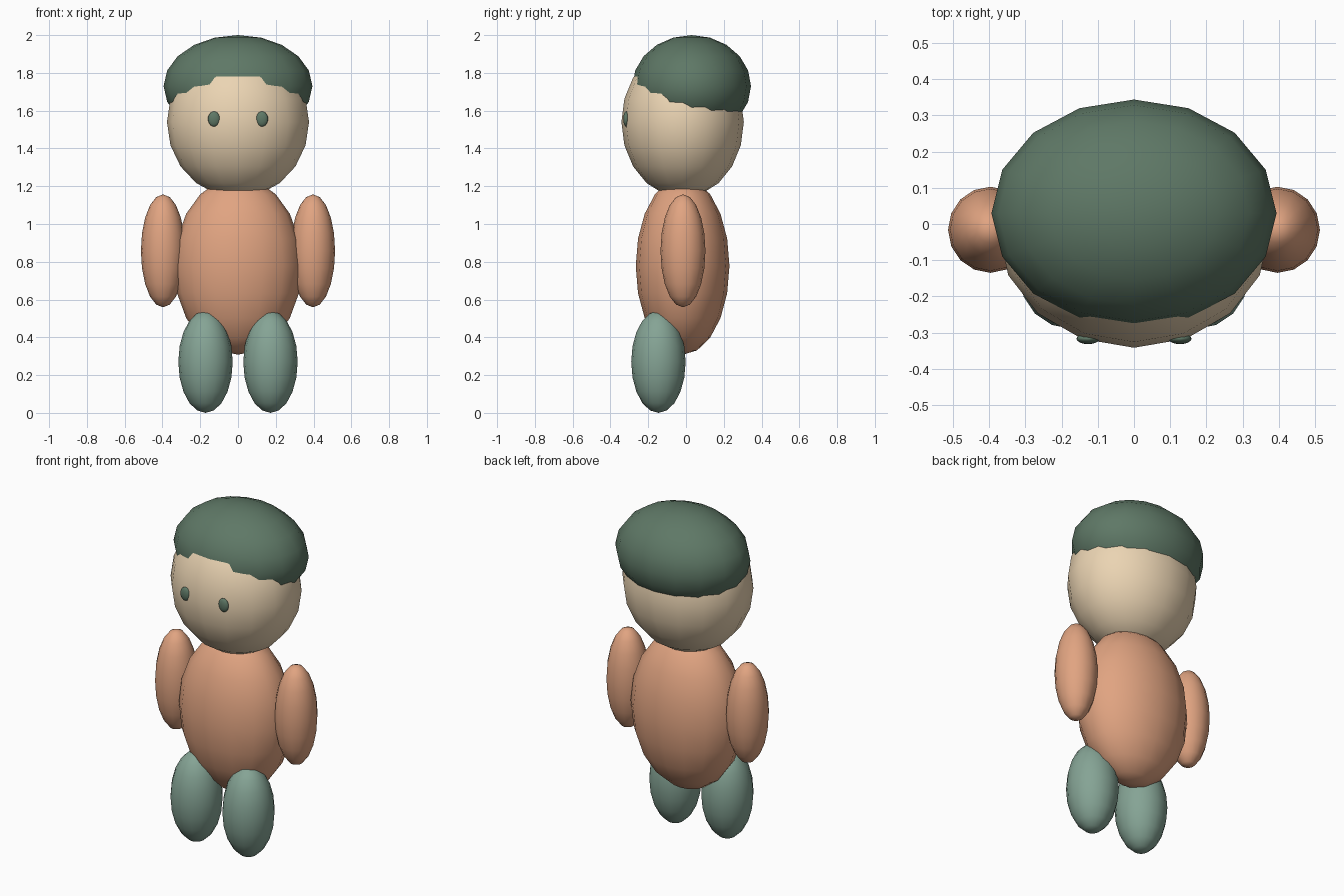
import bpy

if "Cube" in bpy.data.objects:
    bpy.data.objects.remove(bpy.data.objects["Cube"])


def material(name, rgb):
    mat = bpy.data.materials.new(name)
    mat.diffuse_color = (*rgb, 1)
    mat.use_nodes = True
    mat.node_tree.nodes["Principled BSDF"].inputs["Base Color"].default_value = mat.diffuse_color
    return mat


SKIN = material("skin", (0.83, 0.66, 0.45))
GREEN = material("dark_green", (0.113, 0.188, 0.133))
ORANGE = material("orange", (0.75, 0.37, 0.22))
TEAL = material("teal", (0.235, 0.37, 0.30))


def ellipsoid(name, centre, radii, mat):
    bpy.ops.mesh.primitive_uv_sphere_add(segments=16, ring_count=10, radius=1, location=centre)
    obj = bpy.context.object
    obj.name = name
    obj.scale = radii
    bpy.ops.object.transform_apply(location=False, rotation=False, scale=True)
    bpy.ops.object.shade_smooth()
    obj.data.materials.append(mat)
    return obj


# Body, head and the hair cap that sinks into the head
ellipsoid("torso", (0, -0.018, 0.778), (0.339, 0.248, 0.47), ORANGE)
ellipsoid("head", (0, -0.018, 1.54), (0.376, 0.324, 0.40), SKIN)
ellipsoid("hair", (0, 0.03, 1.73), (0.394, 0.314, 0.27), GREEN)

# Paired parts, mirrored across x
for side, s in (("left", 1), ("right", -1)):
    ellipsoid(f"{side}_eye", (s * 0.127, -0.317, 1.556), (0.032, 0.015, 0.04), GREEN)
    ellipsoid(f"{side}_arm", (s * 0.397, -0.016, 0.858), (0.117, 0.119, 0.299), ORANGE)
    ellipsoid(f"{side}_leg", (s * 0.172, -0.146, 0.27), (0.144, 0.144, 0.27), TEAL)
